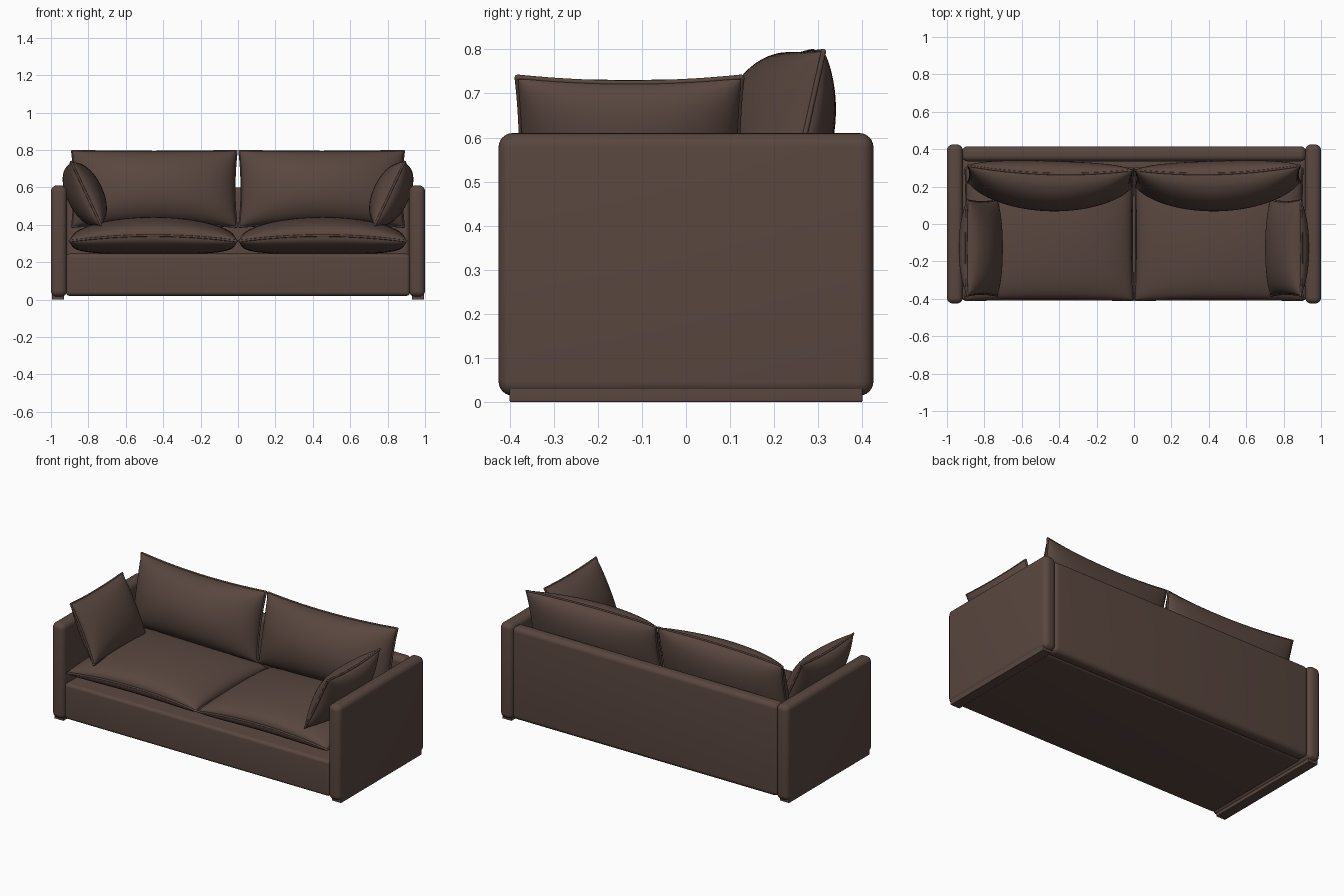
import bpy, bmesh, math
from mathutils import Vector

if "Cube" in bpy.data.objects:
    bpy.data.objects.remove(bpy.data.objects["Cube"])

fabric = bpy.data.materials.new("brown fabric")
fabric.diffuse_color = (0.100, 0.062, 0.050, 1)
fabric.use_nodes = True
fabric.node_tree.nodes["Principled BSDF"].inputs["Base Color"].default_value = fabric.diffuse_color


def finish(ob, angle=40):
    ob.data.materials.append(fabric)
    bpy.ops.object.select_all(action='DESELECT')
    ob.select_set(True)
    bpy.context.view_layer.objects.active = ob
    bpy.ops.object.shade_smooth_by_angle(angle=math.radians(angle))


def box(name, lo, hi, radius):
    """Box with rounded edges between two corners."""
    lo, hi = Vector(lo), Vector(hi)
    me = bpy.data.meshes.new(name)
    bm = bmesh.new()
    bmesh.ops.create_cube(bm, size=1)
    for v in bm.verts:
        v.co = Vector([(lo[i] + hi[i]) / 2 + v.co[i] * (hi[i] - lo[i]) for i in range(3)])
    bmesh.ops.bevel(bm, geom=bm.edges[:], offset=radius, segments=6,
                    profile=0.5, affect='EDGES')
    bm.to_mesh(me)
    bm.free()
    ob = bpy.data.objects.new(name, me)
    bpy.context.collection.objects.link(ob)
    finish(ob)
    return ob


def cushion(name, sx, center, U, V, front, back, bow, pinch, power, floor=0.0):
    """Stuffed cushion: half-extent vectors U and V, bulge front/back along U x V."""
    C, U, V = Vector(center), Vector(U), Vector(V)
    n = U.cross(V).normalized()
    lu, lv = U.length, V.length

    def point(u, v, side):
        t = max(0.0, (1 - u * u) * (1 - v * v)) ** power
        h = side * (front if side > 0 else back) * t + bow * (1 - u * u)
        a = u * (1 - pinch / lu * (1 - v * v))
        b = v * (1 - pinch / lv * (1 - u * u))
        p = C + U * a + V * b + n * h
        p.z = max(p.z, floor)
        p.x *= sx
        return p

    N = 32
    s = [math.sin(math.pi / 2 * (2 * i / N - 1)) for i in range(N + 1)]
    bm = bmesh.new()
    for side in (1, -1):
        g = [[bm.verts.new(point(u, v, side)) for v in s] for u in s]
        for i in range(N):
            for j in range(N):
                bm.faces.new((g[i][j], g[i + 1][j], g[i + 1][j + 1], g[i][j + 1]))
    bmesh.ops.remove_doubles(bm, verts=bm.verts[:], dist=0.00005)
    bmesh.ops.recalc_face_normals(bm, faces=bm.faces[:])
    me = bpy.data.meshes.new(name)
    bm.to_mesh(me)
    bm.free()
    ob = bpy.data.objects.new(name, me)
    bpy.context.collection.objects.link(ob)
    finish(ob, 60)

    # piped seam around the rim
    rim = ([(u, -1) for u in s[:-1]] + [(1, v) for v in s[:-1]]
           + [(u, 1) for u in s[:0:-1]] + [(-1, v) for v in s[:0:-1]])
    cu = bpy.data.curves.new(name + "_piping", 'CURVE')
    cu.dimensions = '3D'
    cu.bevel_depth = 0.006
    cu.bevel_resolution = 2
    sp = cu.splines.new('POLY')
    sp.points.add(len(rim) - 1)
    for q, (u, v) in zip(sp.points, rim):
        q.co = (*point(u, v, 1), 1)
    sp.use_cyclic_u = True
    sp.use_smooth = True
    cu.materials.append(fabric)
    bpy.context.collection.objects.link(bpy.data.objects.new(name + "_piping", cu))


# frame: base and back panel
box("base", (-0.92, -0.41, 0.02), (0.92, 0.35, 0.245), 0.02)
box("back_panel", (-0.92, 0.335, 0.02), (0.92, 0.415, 0.60), 0.03)

for sx, side in ((-1, "left"), (1, "right")):
    # arm and its low foot rail
    x0, x1 = sorted((sx * 0.915, sx * 1.0))
    box(side + "_arm", (x0, -0.425, 0.015), (x1, 0.425, 0.61), 0.032)
    x0, x1 = sorted((sx * 0.93, sx * 0.995))
    box(side + "_foot_rail", (x0, -0.40, 0.0), (x1, 0.40, 0.04), 0.004)
    # seat cushion
    cushion(side + "_seat_cushion", sx, (0.453, -0.055, 0.312),
            (0.447, 0, 0), (0, 0.352, 0), 0.10, 0.10, 0.03, 0.006, 0.36, 0.243)
    # back cushion, leaning on the back panel
    cushion(side + "_back_cushion", sx, (0.447, 0.255, 0.592),
            (0.44, 0.012, 0), (0, 0.045, 0.203), 0.155, 0.105, 0.03, 0.012, 0.45)
    # loose side cushion, leaning on the arm
    cushion(side + "_side_cushion", sx, (0.812, -0.128, 0.567),
            (0, -0.255, 0), (0.080, 0, 0.17), 0.10, 0.095, -0.01, 0.010, 0.45)
